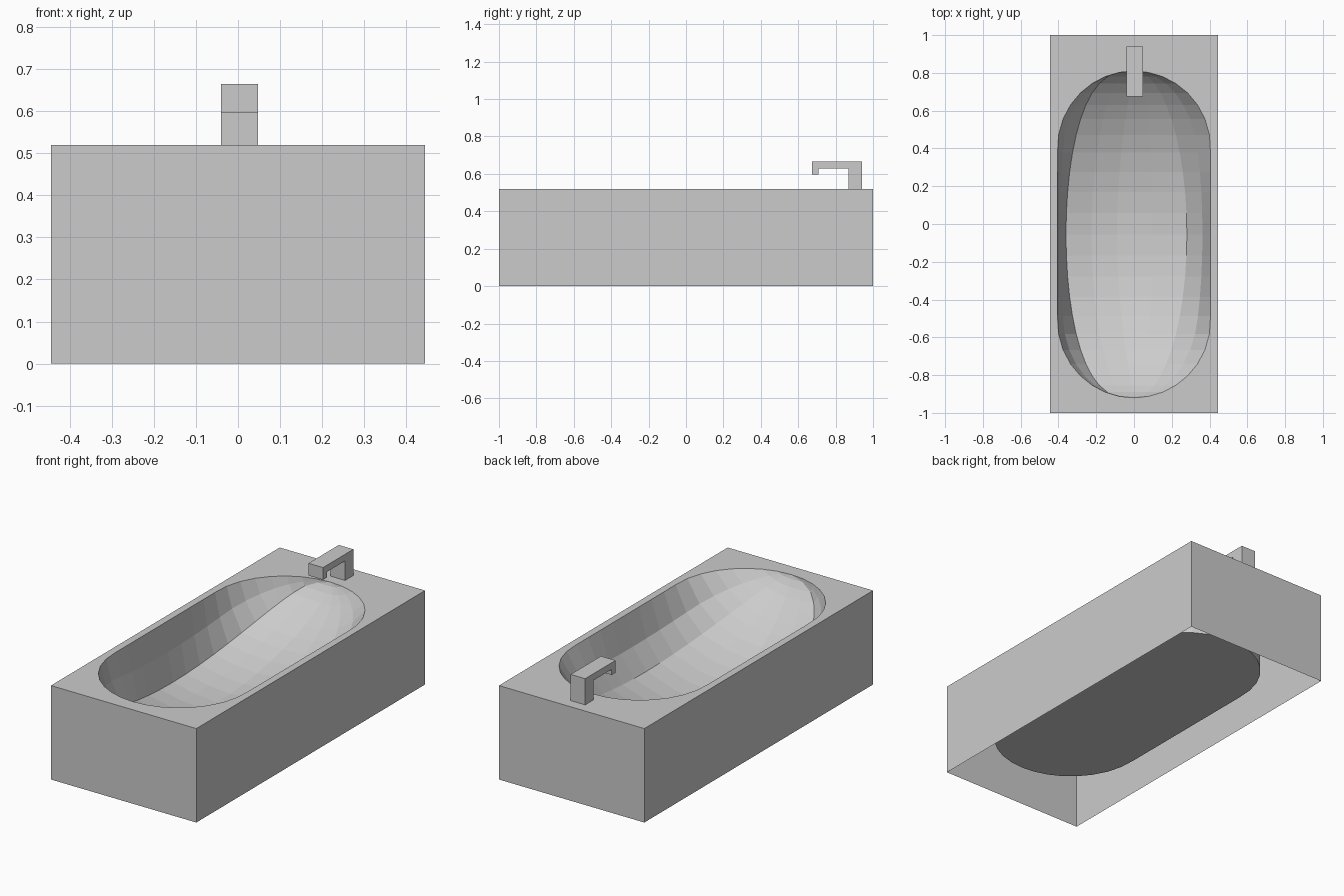
import bpy, bmesh, math

cube = bpy.data.objects.get("Cube")
if cube:
    bpy.data.objects.remove(cube, do_unlink=True)

grey = bpy.data.materials.new("light_grey")
grey.use_nodes = True
colour = (0.6, 0.6, 0.6, 1)
grey.diffuse_color = colour
grey.node_tree.nodes["Principled BSDF"].inputs["Base Color"].default_value = colour

TOP = 0.52              # height of the deck
HALF_W, HALF_L = 0.445, 1.0
RADIUS = 0.405          # round ends of the basin opening
HALF_BASIN, BASIN_Y = 0.865, -0.055
BASIN_FLOOR = 0.16
STEPS = 24


def finish(name, bm):
    mesh = bpy.data.meshes.new(name)
    bm.to_mesh(mesh)
    bm.free()
    mesh.materials.append(grey)
    obj = bpy.data.objects.new(name, mesh)
    bpy.context.collection.objects.link(obj)
    return obj


def rim_width(t):
    """Half width of the opening at t, from -1 (front end) to 1 (back end)."""
    past = max(0, abs(t) * HALF_BASIN - (HALF_BASIN - RADIUS)) / RADIUS
    return RADIUS * math.sqrt(max(0, 1 - past * past))


stations = [math.sin(math.pi * (i / STEPS - 0.5)) for i in range(STEPS + 1)]
rim = [(-rim_width(t), BASIN_Y + HALF_BASIN * t) for t in stations]
rim += [(-x, y) for x, y in reversed(rim[1:-1])]

# Tub casing: four thin walls, open below, and a deck with the basin opening
bm = bmesh.new()
corners = [(-HALF_W, -HALF_L), (HALF_W, -HALF_L), (HALF_W, HALF_L), (-HALF_W, HALF_L)]
upper = [bm.verts.new((x, y, TOP)) for x, y in corners]
opening = [bm.verts.new((x, y, TOP)) for x, y in rim]
edges = [bm.edges.new((loop[i - 1], loop[i]))
         for loop in (upper, opening) for i in range(len(loop))]
bmesh.ops.triangle_fill(bm, edges=edges, use_beauty=True, normal=(0, 0, 1))
bm.normal_update()
for face in bm.faces:
    if face.normal.z < 0:
        face.normal_flip()
lower = [bm.verts.new((x, y, 0)) for x, y in corners]
for i in range(4):
    bm.faces.new((lower[i - 1], lower[i], upper[i], upper[i - 1]))
finish("tub_casing", bm)


def section(t):
    """Cross-section of the bowl: steep left wall, low keel, sloping right wall."""
    w = rim_width(t)
    s = max(0, 1 - t * t)
    depth = s ** 0.7
    left = -min(0.36 * s ** 0.35, 0.95 * w)
    right = min(0.28 * s ** 0.5, 0.9 * w)
    keel = -0.09 * s
    profile = [
        (-w, 0), (left * 0.35 - w * 0.65, 0.16), (left, 0.32),
        ((left + keel) / 2, 0.348), (keel, 0.359), ((right + keel) / 2, 0.34),
        (right, 0.28), ((right + w) / 2 + 0.02 * s, 0.165), (w, 0)]
    return [(x, BASIN_Y + HALF_BASIN * t, TOP - d * depth) for x, d in profile]


# Basin: carved bowl in a straight-sided block with a flat underside
bm = bmesh.new()
rows = [[bm.verts.new(p) for p in section(t)] for t in stations]
for a, b in zip(rows, rows[1:]):
    for j in range(len(a) - 1):
        bm.faces.new((a[j], a[j + 1], b[j + 1], b[j]))
outline = [r[0] for r in rows] + [r[-1] for r in reversed(rows[1:-1])]
base = [bm.verts.new((v.co.x, v.co.y, BASIN_FLOOR)) for v in outline]
for v in (rows[0], rows[-1]):
    bmesh.ops.pointmerge(bm, verts=v, merge_co=v[0].co)
bm.verts.ensure_lookup_table()
ring = []
for v in base:
    ring.append(min((u for u in bm.verts if abs(u.co.z - TOP) < 1e-5),
                    key=lambda u: (u.co.xy - v.co.xy).length))
for i in range(len(base)):
    bm.faces.new((base[i - 1], base[i], ring[i], ring[i - 1]))
bm.faces.new(base)
bmesh.ops.recalc_face_normals(bm, faces=bm.faces)
finish("basin", bm)

# Tap: hooked side profile extruded across x
bm = bmesh.new()
hook = [(0.94, TOP), (0.94, 0.665), (0.675, 0.665), (0.675, 0.597),
        (0.708, 0.597), (0.708, 0.628), (0.868, 0.628), (0.868, TOP)]
face = bm.faces.new([bm.verts.new((-0.041, y, z)) for y, z in hook])
grown = bmesh.ops.extrude_face_region(bm, geom=[face])
bmesh.ops.translate(bm, vec=(0.089, 0, 0),
                    verts=[v for v in grown["geom"] if isinstance(v, bmesh.types.BMVert)])
bmesh.ops.recalc_face_normals(bm, faces=bm.faces)
finish("tap", bm)
